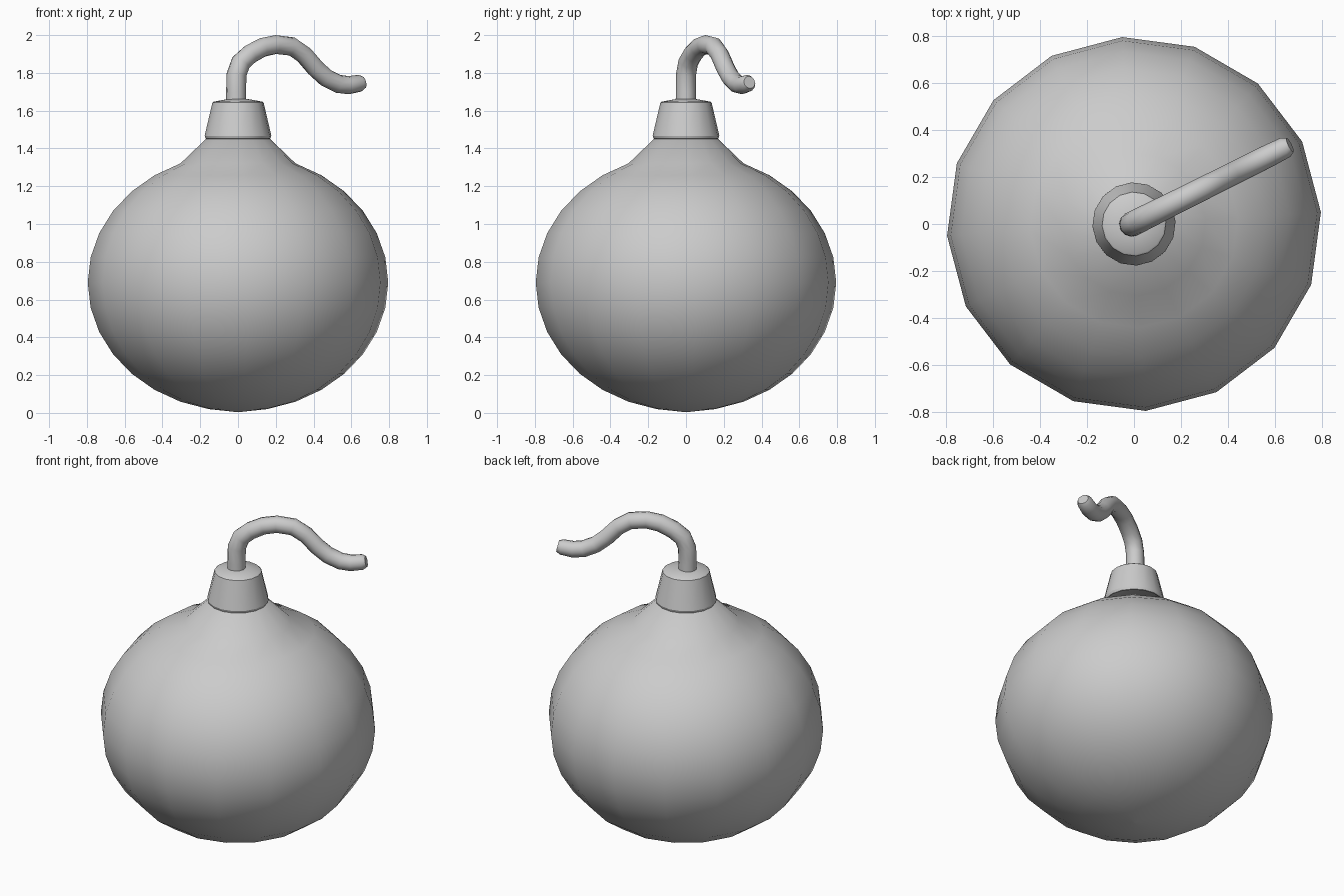
import bpy, bmesh, math
from mathutils import Vector

if "Cube" in bpy.data.objects:
    bpy.data.objects.remove(bpy.data.objects["Cube"])

grey = bpy.data.materials.new("plain grey")
grey.diffuse_color = (0.6, 0.6, 0.6, 1)
grey.use_nodes = True
grey.node_tree.nodes["Principled BSDF"].inputs["Base Color"].default_value = grey.diffuse_color
SIDES = 16
TWIST = math.radians(3.6)


def finish(name, bm, angle):
    bmesh.ops.recalc_face_normals(bm, faces=bm.faces)
    mesh = bpy.data.meshes.new(name)
    bm.to_mesh(mesh)
    bm.free()
    mesh.materials.append(grey)
    obj = bpy.data.objects.new(name, mesh)
    bpy.context.collection.objects.link(obj)
    bpy.ops.object.select_all(action='DESELECT')
    obj.select_set(True)
    bpy.context.view_layer.objects.active = obj
    bpy.ops.object.shade_smooth_by_angle(angle=math.radians(angle))
    return obj


def skin(bm, rings):
    """Join consecutive vertex rings and close both ends."""
    for a, b in zip(rings, rings[1:]):
        n = len(a)
        for i in range(n):
            j = (i + 1) % n
            bm.faces.new((a[i], a[j], b[j], b[i]))
    bm.faces.new(rings[0])
    bm.faces.new(rings[-1])


def lathe(name, profile, angle):
    bm = bmesh.new()
    rings = []
    for r, z in profile:
        rings.append([bm.verts.new((r * math.cos(TWIST + math.tau * i / SIDES),
                                    r * math.sin(TWIST + math.tau * i / SIDES), z))
                      for i in range(SIDES)])
    skin(bm, rings)
    return finish(name, bm, angle)


# Round body: squashed sphere rings, drawn out into a neck at the top
body = [(0.004, 0.004)]
for k in range(-7, 7):
    a = math.radians(11.25 * k)
    body.append((0.797 * math.cos(a), 0.69 + 0.683 * math.sin(a)))
body.append((0.165, 1.455))
lathe("body", body, 60)

# Tapered collar with a small lower bevel and a slightly domed top
lathe("collar", [(0.16, 1.448), (0.172, 1.452), (0.177, 1.467), (0.136, 1.642),
                 (0.128, 1.648), (0.05, 1.662)], 30)

# Fuse: tube swept along a wavy path in one upright plane (x, z, radius)
path = [(-0.01, 1.60, 0.054), (-0.01, 1.70, 0.053), (-0.008, 1.79, 0.053),
        (0.015, 1.855, 0.053), (0.065, 1.90, 0.052), (0.13, 1.935, 0.051),
        (0.20, 1.95, 0.05), (0.285, 1.94, 0.05), (0.35, 1.895, 0.049),
        (0.41, 1.825, 0.049), (0.465, 1.775, 0.049), (0.53, 1.742, 0.049),
        (0.585, 1.735, 0.048), (0.645, 1.745, 0.045), (0.664, 1.75, 0.033)]
slope = 0.5
points = [Vector((x, slope * x + 0.004, z)) for x, z, r in path]
side = Vector((-slope, 1, 0)).normalized()
bm = bmesh.new()
rings = []
for i, p in enumerate(points):
    tangent = (points[min(i + 1, len(points) - 1)] - points[max(i - 1, 0)]).normalized()
    up = side.cross(tangent)
    r = path[i][2]
    rings.append([bm.verts.new(p + r * (side * math.cos(math.tau * k / 12)
                                        + up * math.sin(math.tau * k / 12)))
                  for k in range(12)])
skin(bm, rings)
finish("fuse", bm, 50)
